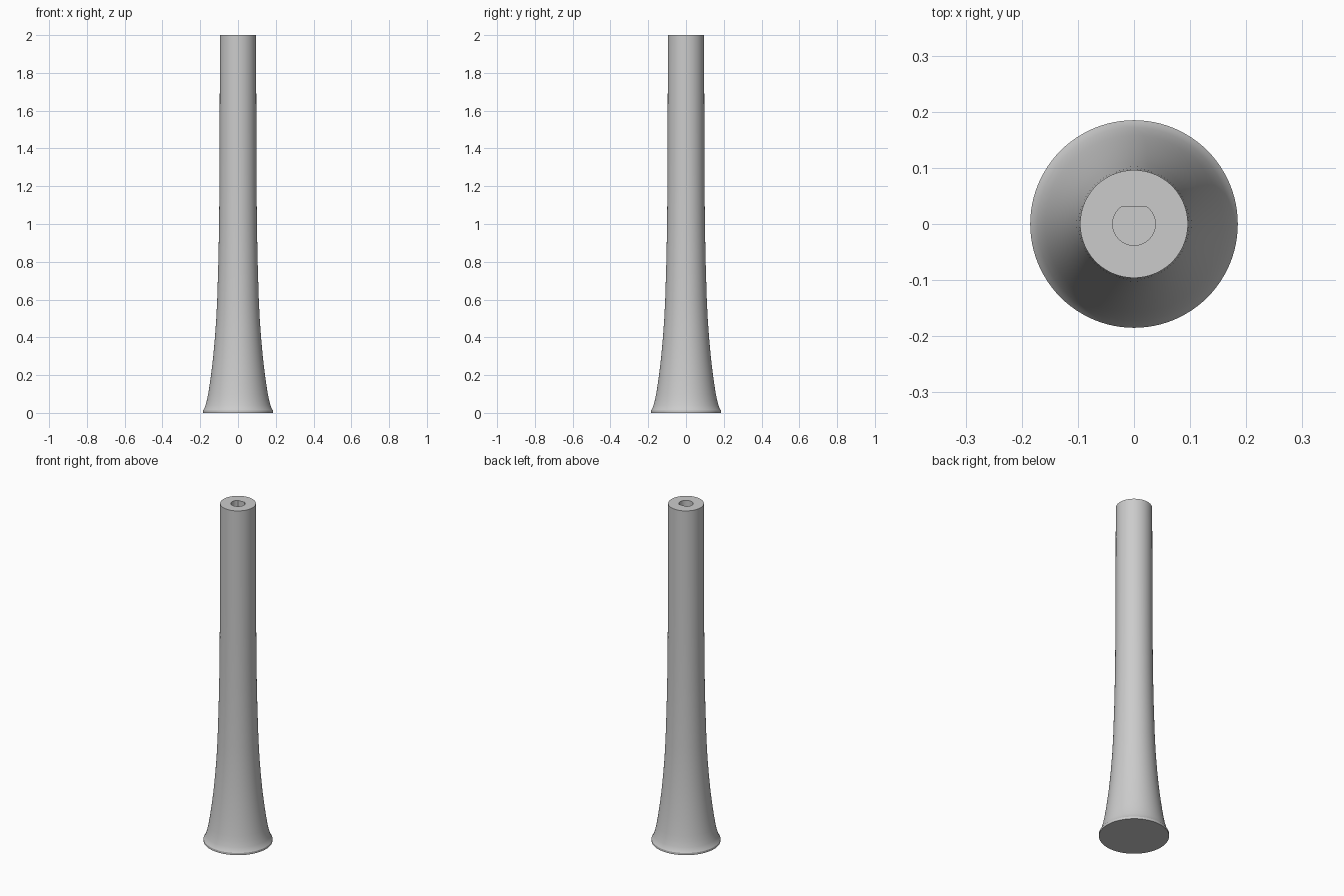
import bpy
import bmesh
from math import cos, sin, pi, radians

cube = bpy.data.objects.get("Cube")
if cube:
    bpy.data.objects.remove(cube, do_unlink=True)

SEGMENTS = 96
BORE_RADIUS = 0.038
BORE_FLAT = BORE_RADIUS * sin(radians(56.25))
BORE_DEPTH = 0.25

grey = bpy.data.materials.new("plain grey")
grey.use_nodes = True
colour = (0.6, 0.6, 0.6, 1)
grey.diffuse_color = colour
grey.node_tree.nodes["Principled BSDF"].inputs["Base Color"].default_value = colour


def ring(bm, radius, z, flat=1.0):
    """Circle of vertices, cut straight where y passes the flat."""
    angles = [2 * pi * i / SEGMENTS for i in range(SEGMENTS)]
    return [bm.verts.new((radius * cos(a), min(radius * sin(a), flat), z))
            for a in angles]


def loft(bm, rings):
    for a, b in zip(rings, rings[1:]):
        for i in range(SEGMENTS):
            j = (i + 1) % SEGMENTS
            bm.faces.new((a[i], a[j], b[j], b[i]))


# Flared outer wall with a thin foot rim: (radius, height)
profile = [(0.185, 0), (0.185, 0.013), (0.179, 0.022), (0.172, 0.04),
           (0.164, 0.07), (0.158, 0.1), (0.150, 0.15), (0.143, 0.2),
           (0.132, 0.29), (0.122, 0.4), (0.115, 0.5), (0.110, 0.6),
           (0.104, 0.8), (0.100, 1.0), (0.098, 1.25), (0.097, 1.5),
           (0.096, 2.0)]

bm = bmesh.new()
rings = [ring(bm, r, z) for r, z in profile]

# D-shaped blind bore in the top
rings += [ring(bm, BORE_RADIUS, z, BORE_FLAT) for z in (2, 2 - BORE_DEPTH)]
loft(bm, rings)

# Foot underside and bore floor
bm.faces.new(rings[0][::-1])
bm.faces.new(rings[-1])
bmesh.ops.recalc_face_normals(bm, faces=bm.faces)

mesh = bpy.data.meshes.new("flared_stem")
bm.to_mesh(mesh)
bm.free()
mesh.materials.append(grey)
stem = bpy.data.objects.new("flared_stem", mesh)
bpy.context.collection.objects.link(stem)

bpy.ops.object.select_all(action="DESELECT")
stem.select_set(True)
bpy.context.view_layer.objects.active = stem
bpy.ops.object.shade_smooth_by_angle(angle=radians(25))
